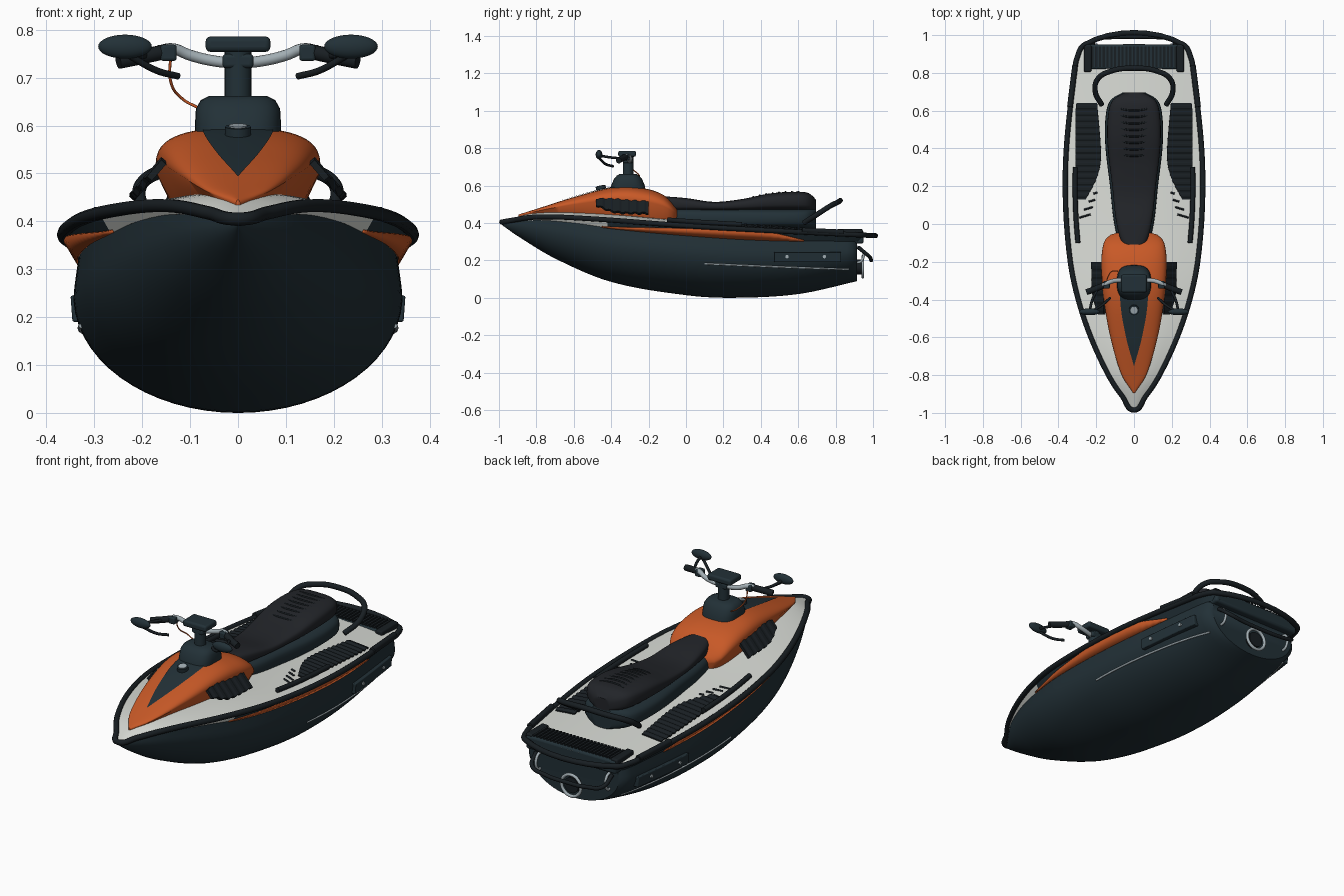
import bpy, bmesh, math
from mathutils import Matrix, Vector, Euler

if "Cube" in bpy.data.objects:
    bpy.data.objects.remove(bpy.data.objects["Cube"])


def material(name, *rgb):
    m = bpy.data.materials.new(name)
    m.use_nodes = True
    m.diffuse_color = (*rgb, 1)
    m.node_tree.nodes["Principled BSDF"].inputs["Base Color"].default_value = (*rgb, 1)
    return m


DARK = material("dark_hull", .016, .03, .038)
BLACK = material("black_rubber", .009, .013, .016)
VINYL = material("seat_vinyl", .016, .018, .022)
ORANGE = material("orange", .58, .1, .02)
WHITE = material("white", .68, .7, .66)
SILVER = material("silver", .36, .42, .45)


def smooth_table(*pts):
    """Smooth function of y through a few (y, value) pairs."""
    def slope(i):
        a, b = pts[max(i - 1, 0)], pts[min(i + 1, len(pts) - 1)]
        return (b[1] - a[1]) / (b[0] - a[0])

    def f(y):
        y = min(max(y, pts[0][0]), pts[-1][0])
        i = max(k for k in range(len(pts) - 1) if pts[k][0] <= y)
        (a, p), (b, q) = pts[i], pts[i + 1]
        d, t = b - a, (y - a) / (b - a)
        s = t * t * (3 - 2 * t)
        return p + (q - p) * s + d * t * (1 - t) * ((1 - t) * slope(i) - t * slope(i + 1))
    return f


def span(a, b, n):
    return [a + (b - a) * i / n for i in range(n + 1)]


def power(v, n):
    return math.copysign(abs(v) ** (2 / n), v)


def oval(a, b, n=2.5, count=32):
    ts = [2 * math.pi * i / count for i in range(count)]
    return [(a * power(math.cos(t), n), b * power(math.sin(t), n)) for t in ts]


def finish(name, bm, mat, mirror=False, bevel=0, solid=0, smooth=True):
    bmesh.ops.remove_doubles(bm, verts=bm.verts, dist=1e-5)
    bmesh.ops.recalc_face_normals(bm, faces=bm.faces)
    me = bpy.data.meshes.new(name)
    bm.to_mesh(me)
    bm.free()
    me.materials.append(mat)
    if smooth:
        me.shade_smooth()
        me.set_sharp_from_angle(angle=math.radians(40))
    ob = bpy.data.objects.new(name, me)
    bpy.context.collection.objects.link(ob)
    if solid:
        m = ob.modifiers.new("Thickness", "SOLIDIFY")
        m.thickness, m.offset = solid, 0
    if bevel:
        m = ob.modifiers.new("Bevel", "BEVEL")
        m.width, m.segments = bevel, 3
    if mirror:
        ob.modifiers.new("Mirror", "MIRROR")
    return ob


def loft(name, rings, mat, closed=True, **kw):
    bm = bmesh.new()
    rows = [[bm.verts.new(p) for p in r] for r in rings]
    n = len(rows[0])
    for a, b in zip(rows, rows[1:]):
        for i in range(n if closed else n - 1):
            j = (i + 1) % n
            bm.faces.new((a[i], a[j], b[j], b[i]))
    if closed:
        bm.faces.new(rows[0])
        bm.faces.new(rows[-1])
    return finish(name, bm, mat, **kw)


def patch(name, ys, left, right, surf, mat, lift=.004, ridge=0, **kw):
    """Panel lying on a surface z = surf(x, y), with optional ribs."""
    rings = []
    for i, y in enumerate(ys):
        h = lift + ridge * (i // 2 % 2)
        rings.append([(x, y, surf(x, y) + h) for x in span(left(y), right(y), 8)])
    return loft(name, rings, mat, closed=False, **kw)


def solid(name, op, loc, size, mat, rot=(0, 0, 0), **kw):
    bm = bmesh.new()
    mx = Matrix.LocRotScale(Vector(loc), Euler(rot), Vector(size))
    if op == "box":
        bmesh.ops.create_cube(bm, size=1, matrix=mx)
    elif op == "ball":
        bmesh.ops.create_uvsphere(bm, u_segments=32, v_segments=16, radius=1, matrix=mx)
    else:
        bmesh.ops.create_cone(bm, cap_ends=True, segments=24, radius1=1, radius2=1, depth=1, matrix=mx)
    return finish(name, bm, mat, **kw)


def tube(name, pts, r, mat, cyclic=False, pair=False):
    for side in ((1, -1) if pair else (1,)):
        cu = bpy.data.curves.new(name, "CURVE")
        cu.dimensions, cu.bevel_depth, cu.bevel_resolution = "3D", r, 3
        cu.resolution_u, cu.use_fill_caps = 8, True
        sp = cu.splines.new("BEZIER")
        sp.bezier_points.add(len(pts) - 1)
        for bp, (x, y, z) in zip(sp.bezier_points, pts):
            bp.co = (x * side, y, z)
            bp.handle_left_type = bp.handle_right_type = "AUTO"
        sp.use_cyclic_u = cyclic
        cu.materials.append(mat)
        label = name + ("_left" if side > 0 else "_right") if pair else name
        bpy.context.collection.objects.link(bpy.data.objects.new(label, cu))


# Governing lines of the hull and deck
gun_x = smooth_table((-.985, 0), (-.9, .07), (-.8, .135), (-.6, .228), (-.4, .295), (-.2, .337),
                     (.1, .362), (.4, .358), (.8, .315), (.9, .295), (.95, .26))
gun_z = smooth_table((-.985, .405), (-.8, .432), (-.5, .422), (0, .385), (.4, .362), (.95, .335))
keel = smooth_table((-.985, .39), (-.9, .33), (-.7, .21), (-.4, .085), (0, .014), (.25, 0),
                    (.6, .02), (.92, .09))
hull_top = smooth_table((-.985, .4), (-.8, .415), (-.6, .4), (-.4, .372), (0, .335), (.4, .31), (.95, .3))
crown = smooth_table((-.985, 0), (-.8, .025), (-.4, .036), (0, .03), (.95, .015))


def deck_z(x, y):
    return gun_z(y) + crown(y) * (1 - (x / max(gun_x(y), .01)) ** 2)


def hull_x(y, z):
    k, t = keel(y), hull_top(y)
    mid, w = k + .77 * (t - k), .945 * gun_x(y)
    if z > mid:
        return w * (1 - .03 * (z - mid) / (t - mid))
    return w * math.sqrt(max(0, 1 - ((mid - z) / (mid - k)) ** 2))


# Hull
rings = []
for y in span(-.985, .89, 60) + [.905, .915]:
    shrink = 1 - max(0, y - .89) * 2.5
    k, t = keel(y), hull_top(y)
    half = []
    for a in span(0, 1, 18):
        z = k + (t - k) * (1 - math.cos(a * math.pi / 2))
        half.append((hull_x(y, z) * shrink, y, z))
    rings.append([(-x, y, z) for x, y, z in reversed(half[1:])] + half)
loft("hull", rings, DARK)

# Deck and the flared band below it
ys = span(-.985, .95, 60)
patch("deck", ys, lambda y: -gun_x(y), gun_x, deck_z, WHITE, lift=0)


def flare(y, v, out=0):
    t = hull_top(y)
    a = hull_x(y, t)
    return (a + (gun_x(y) - a) * v + out, y, t + (gun_z(y) - t) * v)


for name, a, b, mat in (("bow_flare", -.985, -.42, WHITE), ("side_flare", -.42, .95, DARK)):
    loft(name, [[flare(y, 0), flare(y, 1)] for y in span(a, b, 24)], mat, closed=False, mirror=True)
accent = smooth_table((-.45, .08), (-.1, .6), (.2, .85), (.45, .8), (.63, .1))
loft("side_accent", [[flare(y, -.05, .004), flare(y, accent(y), .005)] for y in span(-.45, .63, 24)],
     ORANGE, closed=False, mirror=True, solid=.004)

# Rubber gunwale running all the way round
side = [(gun_x(y), y, gun_z(y)) for y in span(-.985, .95, 26)]
tube("gunwale", side + [(-x, y, z) for x, y, z in reversed(side[1:])], .014, BLACK, cyclic=True)

# Front cowl
cowl_w = smooth_table((-.895, .004), (-.8, .065), (-.6, .125), (-.4, .16), (-.25, .172), (-.12, .165),
                      (-.06, .13), (-.035, .05))
cowl_t = smooth_table((-.895, .445), (-.8, .475), (-.6, .538), (-.4, .588), (-.27, .592), (-.12, .55),
                      (-.035, .46))


def cowl_z(x, y):
    top, base = cowl_t(y), deck_z(0, y) - .01
    mid = base + .55 * (top - base)
    return mid + (top - mid) * max(0, 1 - abs(x / cowl_w(y)) ** 2.6) ** (1 / 2.6)


rings = []
for y in span(-.895, -.035, 40):
    w = cowl_w(y)
    xs = [w * math.sin(a) for a in span(-math.pi / 2, math.pi / 2, 28)]
    base = deck_z(0, y) - .015
    rings.append([(-.76 * w, y, base)] + [(x, y, cowl_z(x, y)) for x in xs] + [(.76 * w, y, base)])
loft("front_cowl", rings, ORANGE)
wedge = smooth_table((-.75, .001), (-.6, .042), (-.42, .072), (-.25, .07))
patch("cowl_wedge", span(-.75, -.25, 24), lambda y: -wedge(y), wedge, cowl_z, DARK)
solid("filler_cap", "disc", (0, -.455, .588), (.027, .027, .02), DARK, rot=(.2, 0, 0))
solid("filler_cap_disc", "disc", (0, -.455, .592), (.019, .019, .018), SILVER, rot=(.2, 0, 0))
vent_out = smooth_table((-.48, .185), (-.38, .215), (-.2, .222))
patch("side_vent", span(-.48, -.2, 25), lambda y: .155, vent_out,
      lambda x, y: .52 - 1.15 * (x - .155), BLACK, ridge=.006, mirror=True, solid=.014, smooth=False)

# Seat base and cushion
seat_w = smooth_table((-.15, .015), (-.12, .055), (0, .092), (.2, .115), (.42, .14), (.58, .137),
                      (.66, .11), (.695, .05))
seat_t = smooth_table((-.15, .545), (0, .533), (.15, .513), (.3, .528), (.45, .558), (.6, .567),
                      (.66, .558), (.695, .525))


def seat_section(y, top, bottom, grow):
    mid, h = (top + bottom) / 2, (top - bottom) / 2
    return [(x, y, mid + z) for x, z in oval(seat_w(y) + grow, h, 3.2)]


ys = span(-.15, .695, 44)
loft("seat_cushion", [seat_section(y, seat_t(y), .465, 0) for y in ys], VINYL)
loft("seat_base", [seat_section(y, .478, .37, .012) for y in ys], DARK)
for y in span(.36, .6, 7):
    pts = [(x, y + 2 * x * x, seat_t(y) - 1.2 * x * x) for x in span(-.07, .07, 4)]
    tube("seat_rib", pts, .005, BLACK)
tube("grab_handle", [(s * x, y, z) for s, x, y, z in
     [(1, .17, .63, .4), (1, .205, .7, .445), (1, .19, .77, .49), (1, .12, .81, .51), (0, 0, .825, .52),
      (-1, .12, .81, .51), (-1, .19, .77, .49), (-1, .205, .7, .445), (-1, .17, .63, .4)]], .014, BLACK)

# Foot mats, grip slashes and side rails
mat_in = smooth_table((.13, .255), (.25, .195), (.36, .175), (.64, .195))
patch("foot_mat", span(.13, .64, 61), mat_in, lambda y: min(.31, gun_x(y) - .03), deck_z, BLACK,
      ridge=.005, mirror=True, solid=.006, smooth=False)
for i in range(4):
    y0 = .03 + i * .035
    tube("grip_slash", [(x, y0 + .3 * (.3 - x), deck_z(x, y0)) for x in (.29 - .025 * i, .23 - .012 * i)],
         .005, BLACK, pair=True)
tube("foot_rail", [(gun_x(y) - .052, y, gun_z(y) + .025) for y in span(-.1, .3, 4)], .013, BLACK, pair=True)
tube("rear_rail", [(gun_x(y) + .002, y, gun_z(y) + .01) for y in span(.62, .84, 3)], .015, BLACK, pair=True)

# Steering pod, column and display
levels = ((.565, .09, .095), (.6, .09, .09), (.635, .088, .075), (.653, .078, .06), (.662, .06, .045))
loft("steering_pod", [[(x, y - .31, z) for x, y in oval(a, b, 3)] for z, a, b in levels], DARK)
solid("steering_column", "disc", (0, -.31, .7), (.028, .028, .12), DARK)
solid("column_clamp", "box", (0, -.31, .735), (.065, .055, .03), DARK, bevel=.008)
solid("display", "box", (0, -.315, .77), (.135, .095, .032), DARK, bevel=.01)

# Handlebar, grips, levers and mirrors
tube("handlebar", [(0, -.31, .73), (.05, -.3, .735), (.1, -.3, .747), (.135, -.31, .76), (.165, -.325, .756)],
     .012, SILVER, pair=True)
tube("grip", [(.15, -.32, .755), (.2, -.342, .744), (.25, -.36, .734)], .016, BLACK, pair=True)
solid("switch_block", "box", (.145, -.322, .752), (.034, .04, .034), DARK, bevel=.006, mirror=True)
tube("lever", [(.125, -.39, .703), (.17, -.43, .715), (.225, -.462, .745)], .007, BLACK, pair=True)
tube("mirror_stalk", [(.19, -.34, .745), (.22, -.4, .75), (.235, -.46, .76)], .007, BLACK, pair=True)
solid("mirror", "ball", (.236, -.465, .765), (.056, .018, .025), DARK, mirror=True)
tube("cable", [(-.14, -.31, .755), (-.14, -.285, .69), (-.115, -.25, .655), (-.085, -.25, .638)], .003, ORANGE)

# Side sponsons with bolts, and the trim strip
rings = []
for y in span(.47, .83, 8):
    x = hull_x(y, .22)
    rings.append([(x - .02, y, .19), (x + .014, y, .19), (x + .018, y, .245), (x - .02, y, .245)])
loft("sponson", rings, DARK, mirror=True, bevel=.004)
for y in (.54, .74):
    solid("sponson_bolt", "disc", (hull_x(y, .22) + .016, y, .22), (.009, .009, .012), SILVER,
          rot=(0, math.pi / 2, 0), mirror=True)
trim = smooth_table((.1, .182), (.5, .165), (.87, .152))
tube("trim_strip", [(hull_x(y, trim(y)), y, trim(y)) for y in span(.1, .87, 10)], .005, SILVER, pair=True)

# Stern platform with ribs, boarding bar, transom fittings and tow ring
solid("stern_platform", "box", (0, .885, .325), (.52, .13, .07), DARK, bevel=.012)
solid("platform_end", "box", (.245, .875, .35), (.04, .14, .035), BLACK, mirror=True, bevel=.008)
for i in range(23):
    solid("platform_rib", "box", (.02 * (i - 11), .885, .36), (.011, .11, .014), BLACK)
tube("boarding_bar", [(-.22, .92, .27), (-.205, .975, .225), (-.12, .988, .205), (0, .99, .2),
                      (.12, .988, .205), (.205, .975, .225), (.22, .92, .27)], .01, BLACK)
tube("transom_handle", [(.2, .9, .275), (.2, .94, .26), (.2, .94, .2), (.2, .9, .185)], .007, SILVER, pair=True)
ring = [(.055 * math.cos(a), .945, .165 + .055 * math.sin(a)) for a in span(0, 1.75 * math.pi, 7)]
tube("tow_ring", ring, .008, SILVER, cyclic=True)
solid("jet_nozzle", "disc", (0, .92, .165), (.04, .04, .05), BLACK, rot=(math.pi / 2, 0, 0))
